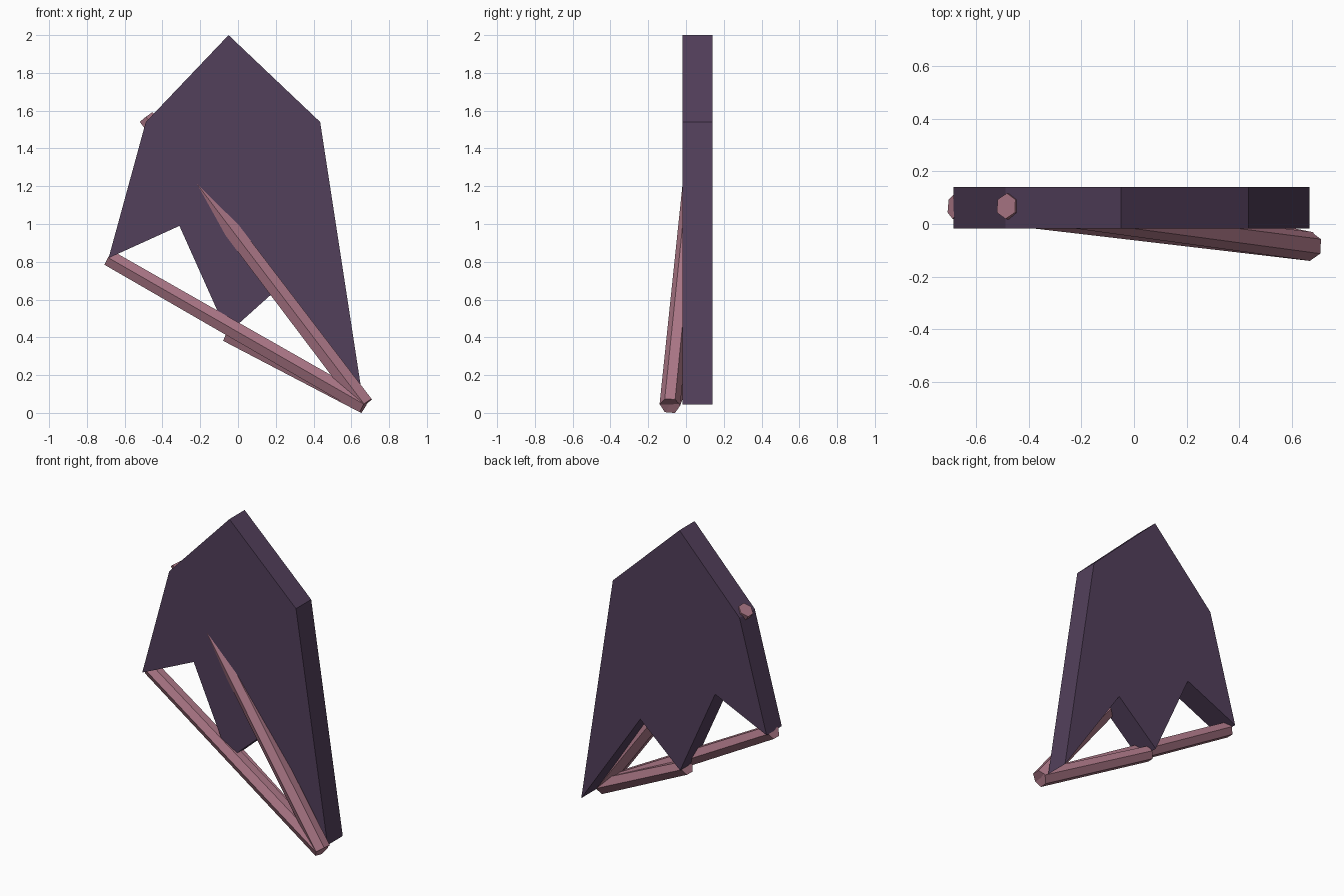
import bpy
import bmesh
from mathutils import Vector, Matrix

cube = bpy.data.objects.get("Cube")
if cube:
    bpy.data.objects.remove(cube, do_unlink=True)


def make_material(name, rgb):
    mat = bpy.data.materials.new(name)
    mat.use_nodes = True
    mat.diffuse_color = (*rgb, 1)
    mat.node_tree.nodes["Principled BSDF"].inputs["Base Color"].default_value = (*rgb, 1)
    return mat


def add_object(name, bm, mat):
    bmesh.ops.recalc_face_normals(bm, faces=bm.faces)
    mesh = bpy.data.meshes.new(name)
    bm.to_mesh(mesh)
    bm.free()
    mesh.materials.append(mat)
    obj = bpy.data.objects.new(name, mesh)
    bpy.context.collection.objects.link(obj)
    return obj


def plate(name, outline, y_front, y_back, mat):
    """Extrude an x-z outline from y_front to y_back."""
    bm = bmesh.new()
    face = bm.faces.new([bm.verts.new((x, y_front, z)) for x, z in outline])
    moved = bmesh.ops.extrude_face_region(bm, geom=[face], use_keep_orig=True)["geom"]
    verts = [v for v in moved if isinstance(v, bmesh.types.BMVert)]
    bmesh.ops.translate(bm, verts=verts, vec=(0, y_back - y_front, 0))
    return add_object(name, bm, mat)


def bone(name, start, end, r_start, r_end, mat):
    """Six-sided rod between two points, with corners pointing to front and back."""
    start, end = Vector(start), Vector(end)
    axis = (end - start).normalized()
    side = Vector((0, 1, 0))
    side = (side - axis * side.dot(axis)).normalized()
    frame = Matrix((side, axis.cross(side), axis)).transposed().to_4x4()
    frame.translation = (start + end) / 2
    bm = bmesh.new()
    bmesh.ops.create_cone(bm, cap_ends=True, segments=6, radius1=r_start,
                          radius2=r_end, depth=(end - start).length)
    # Turn so that the corners lie on the local x axis
    first = max(bm.verts, key=lambda v: v.co.z + v.co.x)
    turn = Vector((first.co.x, first.co.y)).angle_signed(Vector((1, 0)))
    bmesh.ops.transform(bm, matrix=frame @ Matrix.Rotation(-turn, 4, 'Z'), verts=bm.verts)
    return add_object(name, bm, mat)


membrane_color = make_material("dark purple", (0.085, 0.05, 0.105))
bone_color = make_material("dusty pink", (0.40, 0.18, 0.235))

# Wing membrane with a scalloped lower edge
outline = [(-0.05, 2.0), (0.435, 1.54), (0.665, 0.045), (0.235, 0.68),
           (-0.055, 0.42), (-0.31, 0.99), (-0.685, 0.82), (-0.488, 1.54)]
plate("wing_membrane", outline, -0.018, 0.14, membrane_color)

# Three bones fanning out from the wing joint
joint = (0.67, -0.085, 0.044)
tips = {"lower_wing_bone": (-0.055, 0.068, 0.417),
        "middle_wing_bone": (-0.684, 0.068, 0.82),
        "upper_wing_bone": (-0.485, 0.068, 1.565)}
for name, tip in tips.items():
    bone(name, joint, tip, 0.055, 0.049, bone_color)
